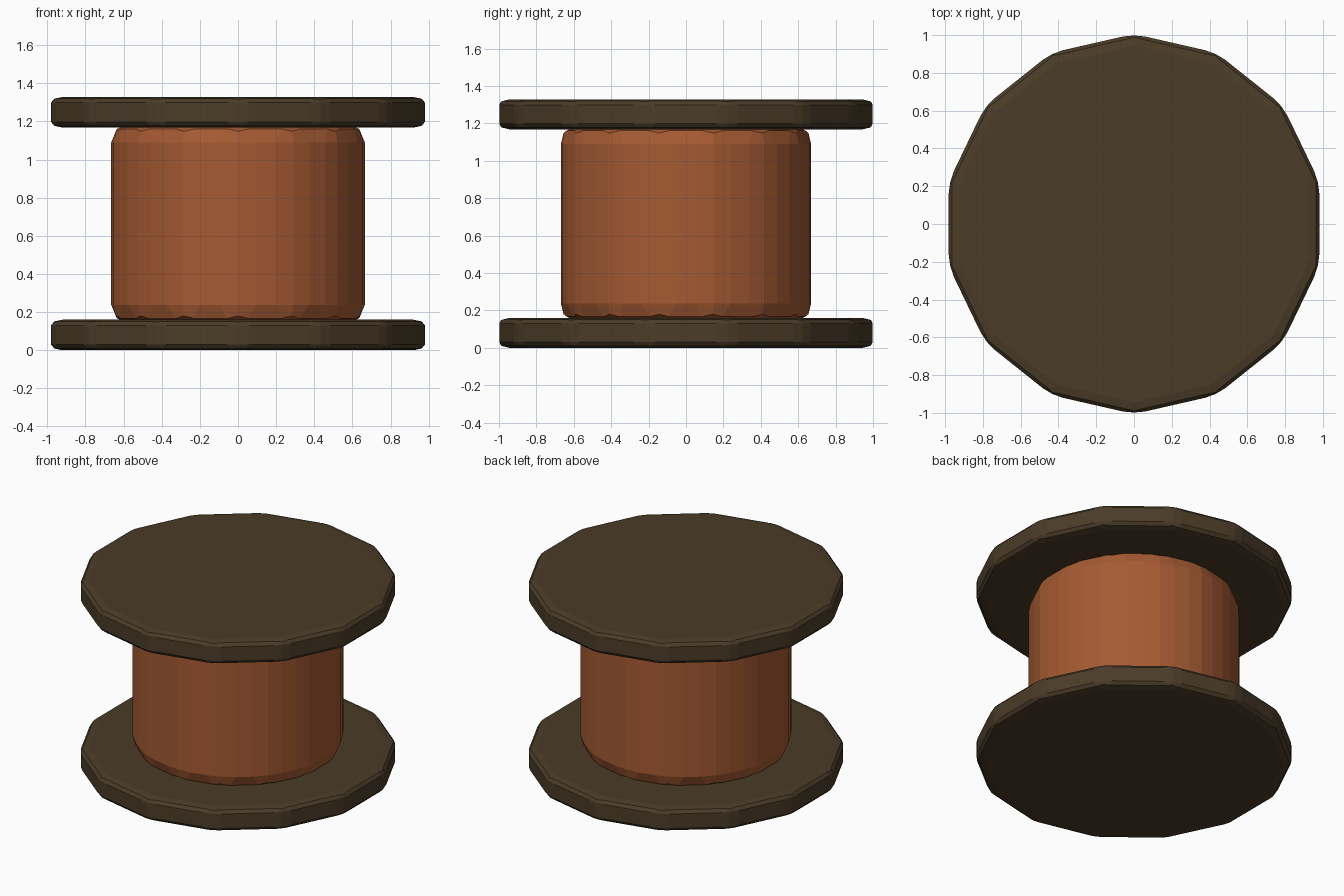
import bpy
import bmesh
from math import pi
from mathutils import Matrix

cube = bpy.data.objects.get("Cube")
if cube:
    bpy.data.objects.remove(cube, do_unlink=True)

SIDES = 14


def make_material(name, rgb):
    mat = bpy.data.materials.new(name)
    mat.use_nodes = True
    color = (*rgb, 1.0)
    mat.diffuse_color = color
    bsdf = mat.node_tree.nodes["Principled BSDF"]
    bsdf.inputs["Base Color"].default_value = color
    bsdf.inputs["Roughness"].default_value = 0.8
    return mat


def make_drum(name, radius, bottom, top, bevel, squash, mat):
    """Flat-shaded prism with every edge rounded, squashed along z after bevelling."""
    height = (top - bottom) / squash
    bm = bmesh.new()
    bmesh.ops.create_cone(bm, cap_ends=True, segments=SIDES, radius1=radius,
                          radius2=radius, depth=height)
    # Put one corner exactly on the y axis
    first = bm.verts[:][0].co
    turn = pi / 2 - first.xy.angle_signed((1, 0))
    bm.transform(Matrix.Rotation(turn, 4, "Z"))
    bmesh.ops.bevel(bm, geom=bm.edges[:], offset=bevel, offset_type="OFFSET",
                    segments=2, profile=0.5, affect="EDGES", clamp_overlap=True)
    bm.transform(Matrix.Translation((0, 0, (bottom + top) / 2))
                 @ Matrix.Diagonal((1, 1, squash, 1)))
    bmesh.ops.recalc_face_normals(bm, faces=bm.faces[:])
    mesh = bpy.data.meshes.new(name)
    bm.to_mesh(mesh)
    bm.free()
    mesh.materials.append(mat)
    obj = bpy.data.objects.new(name, mesh)
    bpy.context.collection.objects.link(obj)
    return obj


dark_wood = make_material("dark_brown", (0.07, 0.045, 0.021))
copper = make_material("copper_orange", (0.376, 0.103, 0.033))

# End plates
make_drum("bottom_plate", 1.006, 0.0, 0.16, 0.06, 0.5, dark_wood)
make_drum("top_plate", 1.006, 1.168, 1.328, 0.06, 0.5, dark_wood)

# Wound core, its rounded ends sunk into the plates
make_drum("wound_core", 0.682, 0.138, 1.19, 0.1, 1.0, copper)
